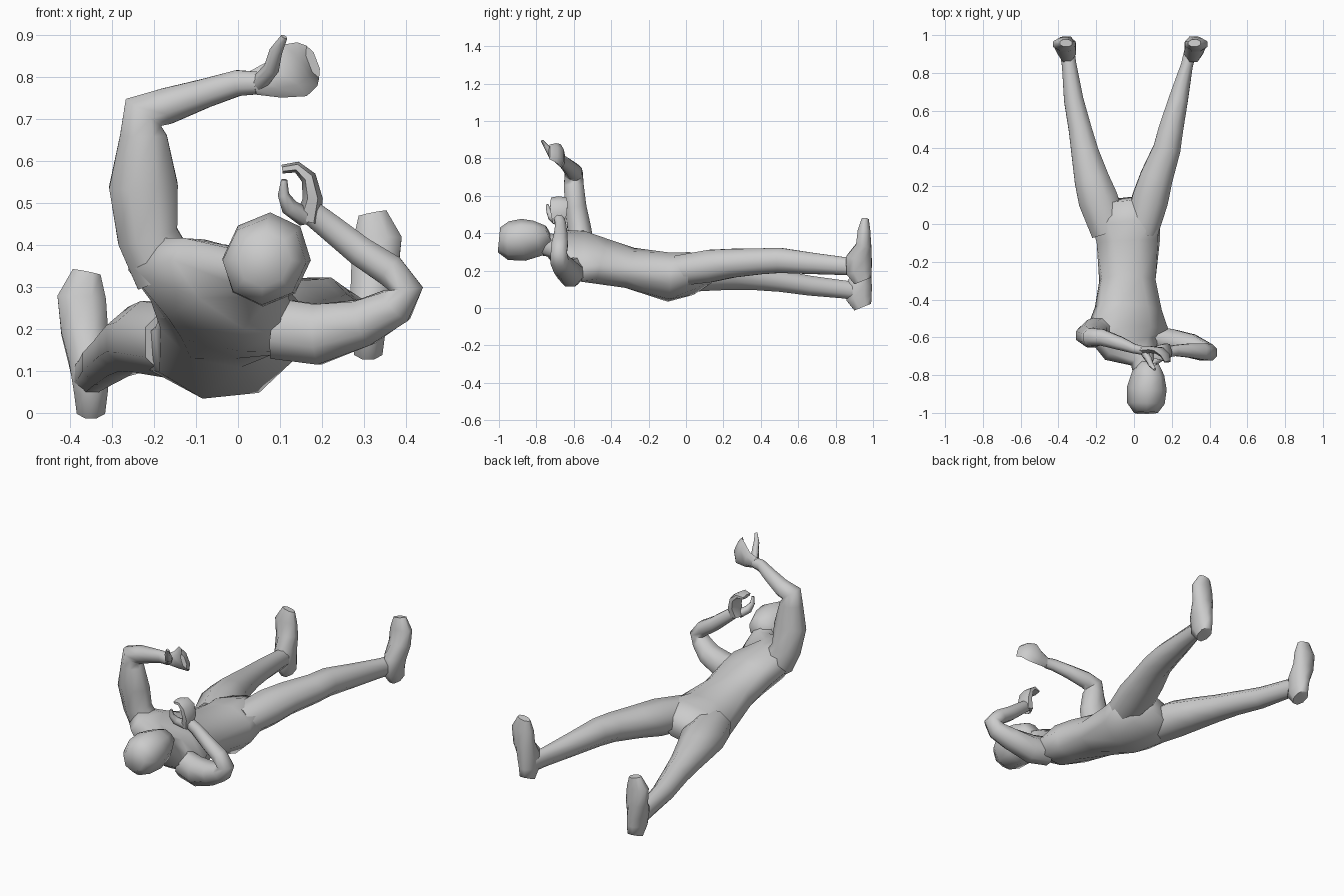
import bpy, bmesh, math
from mathutils import Vector, Quaternion

X, Y = Vector((1, 0, 0)), Vector((0, 1, 0))


def limb(name, rings, ref, sides=8, smooth=65):
    """Loft rings (x, y, z, half width along ref, half depth, roll) along their path."""
    bm = bmesh.new()
    pts = [Vector(r[:3]) for r in rings]
    loops = []
    for i, r in enumerate(rings):
        t = Vector()
        if i > 0:
            t += (pts[i] - pts[i - 1]).normalized()
        if i < len(pts) - 1:
            t += (pts[i + 1] - pts[i]).normalized()
        t.normalize()
        u = (ref - t * ref.dot(t)).normalized()
        if len(r) > 5:
            u = Quaternion(t, math.radians(r[5])) @ u
        v = t.cross(u)
        loop = []
        for k in range(sides):
            a = 2 * math.pi * (k + 0.5) / sides
            loop.append(bm.verts.new(pts[i] + 1.04 * (u * r[3] * math.cos(a) + v * r[4] * math.sin(a))))
        loops.append(loop)
    for a, b in zip(loops, loops[1:]):
        for k in range(sides):
            n = (k + 1) % sides
            bm.faces.new((a[k], a[n], b[n], b[k]))
    bm.faces.new(loops[0][::-1])
    bm.faces.new(loops[-1])
    bmesh.ops.recalc_face_normals(bm, faces=bm.faces)
    me = bpy.data.meshes.new(name)
    bm.to_mesh(me)
    bm.free()
    ob = bpy.data.objects.new(name, me)
    bpy.context.collection.objects.link(ob)
    bpy.ops.object.select_all(action='DESELECT')
    ob.select_set(True)
    bpy.context.view_layer.objects.active = ob
    bpy.ops.object.shade_smooth_by_angle(angle=math.radians(smooth))
    return ob


# Torso, hips to neck, twisting along the spine
limb("torso", [
    (-0.06, 0.13, 0.20, 0.10, 0.06, 14),
    (-0.045, 0.03, 0.185, 0.19, 0.105, 12),
    (-0.03, -0.09, 0.165, 0.17, 0.13, 6),
    (-0.035, -0.30, 0.215, 0.15, 0.105, -10),
    (-0.03, -0.45, 0.25, 0.18, 0.11, -20),
    (-0.04, -0.57, 0.28, 0.235, 0.11, -25),
    (-0.01, -0.66, 0.30, 0.17, 0.085, -25),
    (0.045, -0.72, 0.335, 0.065, 0.06, -25),
    (0.06, -0.80, 0.35, 0.06, 0.06, -25)], X)

# Head, face upwards
limb("head", [
    (0.085, -0.735, 0.40, 0.045, 0.045, -25),
    (0.075, -0.79, 0.375, 0.08, 0.095, -25),
    (0.068, -0.87, 0.365, 0.10, 0.11, -25),
    (0.063, -0.95, 0.36, 0.095, 0.10, -25),
    (0.063, -1.0, 0.365, 0.06, 0.065, -25)], X)

# Legs
limb("right_leg", [
    (0.04, -0.04, 0.20, 0.09, 0.085),
    (0.085, 0.13, 0.225, 0.10, 0.09),
    (0.12, 0.25, 0.24, 0.09, 0.08),
    (0.175, 0.40, 0.25, 0.075, 0.072),
    (0.195, 0.50, 0.255, 0.068, 0.07),
    (0.235, 0.66, 0.24, 0.053, 0.06),
    (0.28, 0.84, 0.225, 0.033, 0.05),
    (0.30, 0.92, 0.22, 0.034, 0.05)], X)
limb("left_leg", [
    (-0.13, -0.04, 0.17, 0.10, 0.09),
    (-0.19, 0.13, 0.18, 0.11, 0.09),
    (-0.225, 0.24, 0.175, 0.095, 0.08),
    (-0.26, 0.38, 0.16, 0.075, 0.067),
    (-0.285, 0.50, 0.145, 0.063, 0.06),
    (-0.32, 0.66, 0.12, 0.053, 0.055),
    (-0.343, 0.84, 0.10, 0.04, 0.05),
    (-0.355, 0.92, 0.09, 0.04, 0.05)], X)

# Feet, toes pointing up and soles facing the back
for name, x0, z0, s in (("right_foot", 0.31, 0.145, 1), ("left_foot", -0.35, 0.005, -1)):
    limb(name, [
        (x0, 0.945, z0, 0.035, 0.05),
        (x0, 0.925, z0 + 0.05, 0.042, 0.072),
        (x0 + 0.005 * s, 0.925, z0 + 0.12, 0.05, 0.072),
        (x0 + 0.015 * s, 0.95, z0 + 0.19, 0.058, 0.043),
        (x0 + 0.022 * s, 0.952, z0 + 0.27, 0.06, 0.035),
        (x0 + 0.01 * s, 0.958, z0 + 0.33, 0.035, 0.02)], X)

# Raised arm, then its mitten fingers and thumb
limb("left_arm", [
    (-0.17, -0.56, 0.33, 0.07, 0.08),
    (-0.215, -0.57, 0.42, 0.065, 0.075),
    (-0.225, -0.59, 0.54, 0.06, 0.085),
    (-0.225, -0.60, 0.66, 0.055, 0.058),
    (-0.225, -0.60, 0.715, 0.05, 0.055),
    (-0.17, -0.60, 0.73, 0.045, 0.045),
    (-0.08, -0.63, 0.76, 0.037, 0.036),
    (0.0, -0.66, 0.785, 0.026, 0.032),
    (0.045, -0.67, 0.785, 0.024, 0.028)], Y)
limb("left_fingers", [
    (0.03, -0.67, 0.785, 0.022, 0.026),
    (0.09, -0.665, 0.795, 0.02, 0.045),
    (0.135, -0.67, 0.815, 0.02, 0.065),
    (0.165, -0.695, 0.83, 0.016, 0.055),
    (0.178, -0.73, 0.835, 0.012, 0.04)], Y, 6)
limb("left_thumb", [
    (0.05, -0.675, 0.785, 0.02, 0.02),
    (0.08, -0.72, 0.82, 0.018, 0.018),
    (0.09, -0.745, 0.86, 0.014, 0.015),
    (0.11, -0.77, 0.895, 0.006, 0.008)], Y, 6)

# Folded arm, then its curled fingers and thumb
limb("right_arm", [
    (0.09, -0.60, 0.20, 0.06, 0.075),
    (0.19, -0.62, 0.187, 0.068, 0.075),
    (0.30, -0.645, 0.215, 0.065, 0.058),
    (0.375, -0.675, 0.255, 0.052, 0.048),
    (0.40, -0.68, 0.295, 0.045, 0.042),
    (0.36, -0.675, 0.34, 0.045, 0.04),
    (0.29, -0.67, 0.385, 0.038, 0.037),
    (0.215, -0.67, 0.445, 0.03, 0.033),
    (0.17, -0.68, 0.48, 0.028, 0.03)], Y)
limb("right_fingers", [
    (0.165, -0.68, 0.455, 0.035, 0.03),
    (0.178, -0.68, 0.51, 0.048, 0.023),
    (0.168, -0.68, 0.56, 0.052, 0.018),
    (0.14, -0.68, 0.585, 0.045, 0.013),
    (0.105, -0.68, 0.58, 0.035, 0.01)], Y, 6)
limb("right_thumb", [
    (0.16, -0.69, 0.465, 0.024, 0.022),
    (0.122, -0.72, 0.49, 0.02, 0.02),
    (0.108, -0.735, 0.52, 0.014, 0.013),
    (0.11, -0.742, 0.555, 0.007, 0.007)], Y, 6)
